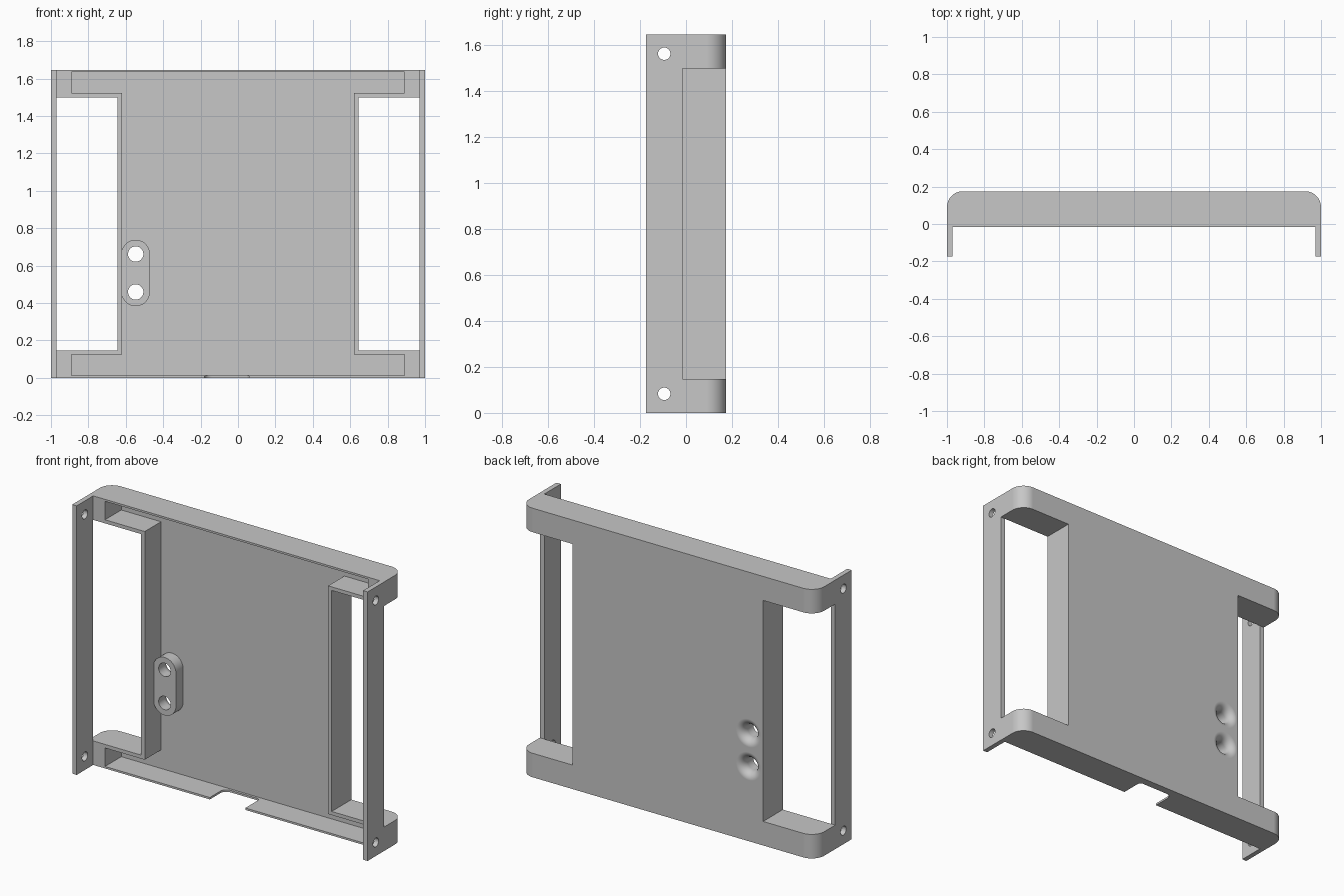
import bpy, bmesh, math
from mathutils import Vector

if "Cube" in bpy.data.objects:
    bpy.data.objects.remove(bpy.data.objects["Cube"])

H = 1.647           # overall height
FRONT, BACK = -0.015, 0.175
FLOOR = 0.142       # inner face of the back panel

grey = bpy.data.materials.new("mid grey")
grey.diffuse_color = (0.57, 0.57, 0.57, 1)
grey.use_nodes = True
grey.node_tree.nodes["Principled BSDF"].inputs["Base Color"].default_value = grey.diffuse_color


def prism(name, pts, axis, lo, hi):
    """Extrude a closed 2D outline along an axis: z uses (x,y), y uses (x,z), x uses (y,z)."""
    place = {"z": lambda a, b, c: (a, b, c),
             "y": lambda a, b, c: (a, c, b),
             "x": lambda a, b, c: (c, a, b)}[axis]
    bm = bmesh.new()
    face = bm.faces.new([bm.verts.new(place(a, b, lo)) for a, b in pts])
    res = bmesh.ops.extrude_face_region(bm, geom=[face])
    shift = Vector(place(0, 0, hi - lo))
    for v in res["geom"]:
        if isinstance(v, bmesh.types.BMVert):
            v.co += shift
    return finish(name, bm)


def finish(name, bm):
    bmesh.ops.recalc_face_normals(bm, faces=bm.faces)
    me = bpy.data.meshes.new(name)
    bm.to_mesh(me)
    bm.free()
    me.materials.append(grey)
    ob = bpy.data.objects.new(name, me)
    bpy.context.collection.objects.link(ob)
    return ob


def arc(cx, cy, r, a0, a1, n):
    return [(cx + r * math.cos(math.radians(a0 + (a1 - a0) * i / n)),
             cy + r * math.sin(math.radians(a0 + (a1 - a0) * i / n))) for i in range(n + 1)]


def circle(cx, cy, r, n=40):
    return arc(cx, cy, r, 0, 360, n)[:-1]


def flared_hole(name, x, z, r, flare, depth):
    """Round hole along y that opens out in a trumpet shape at the back panel."""
    prof = [(-0.1, r)]
    for i in range(11):
        t = math.radians(9 * i)
        prof.append((BACK - depth * (1 - math.sin(t)), r + flare * (1 - math.cos(t))))
    prof.append((BACK + 0.05, r + flare))
    bm = bmesh.new()
    rings = [[bm.verts.new((x + a, y, z + b)) for a, b in circle(0, 0, rad)] for y, rad in prof]
    for p, q in zip(rings, rings[1:]):
        for i in range(len(p)):
            j = (i + 1) % len(p)
            bm.faces.new((p[i], p[j], q[j], q[i]))
    bm.faces.new(rings[0])
    bm.faces.new(rings[-1])
    return finish(name, bm)


def boolean(target, tool, op="DIFFERENCE"):
    m = target.modifiers.new(tool.name, "BOOLEAN")
    m.object, m.operation, m.solver = tool, op, "EXACT"
    bpy.context.view_layer.objects.active = target
    bpy.ops.object.modifier_apply(modifier=m.name)
    bpy.data.objects.remove(tool)


# Tray body with its two side flanges
R = 0.085
plan = [(-1, -0.175), (-0.97, -0.175), (-0.97, FRONT), (0.97, FRONT), (0.97, -0.175), (1, -0.175)]
plan += arc(1 - R, BACK - R, R, 0, 90, 14) + arc(-1 + R, BACK - R, R, 90, 180, 14)
body = prism("tray_body", plan, "z", 0, H)

# Side windows, leaving the flanges in front of them
for s in (-1, 1):
    cut = [(0.645, -0.05), (0.97, -0.05), (0.97, FRONT), (1.1, FRONT), (1.1, 0.3), (0.645, 0.3)]
    boolean(body, prism("window_cutter", [(s * x, y) for x, y in cut], "z", 0.147, 1.5))

# H-shaped pocket open to the front
quarter = [(0.621, 0.125), (0.89, 0.125), (0.89, 0.012)]
low = quarter + [(-x, z) for x, z in reversed(quarter)]
pocket = low + [(x, H - z) for x, z in reversed(low)]
boolean(body, prism("pocket_cutter", pocket, "y", -0.1, FLOOR))

# Rounded notch in the bottom wall
notch = [(-0.18, -0.1), (0.06, -0.1)] + arc(0.04, 0.107, 0.02, 0, 90, 8)
notch += arc(-0.14, 0.087, 0.04, 90, 180, 8)
boolean(body, prism("notch_cutter", notch, "z", -0.05, 0.05))

# Screw holes through the flanges
for z in (0.083, H - 0.083):
    boolean(body, prism("flange_hole_cutter", circle(-0.095, z, 0.027, 32), "x", -1.2, 1.2))

# Raised cable boss on the panel, with two flared holes
X, Z1, Z2 = -0.547, 0.459, 0.662
boss = arc(X, Z2, 0.076, 0, 180, 20) + arc(X, Z1, 0.076, 180, 360, 20)
boolean(body, prism("boss_block", boss, "y", 0.072, FLOOR + 0.015), "UNION")
for z in (Z1, Z2):
    boolean(body, flared_hole("boss_hole_cutter", X, z, 0.041, 0.045, 0.05))

bpy.ops.object.select_all(action="DESELECT")
body.select_set(True)
bpy.context.view_layer.objects.active = body
bpy.ops.object.shade_smooth_by_angle(angle=math.radians(30))

# Keep the large panels flat where they meet the curved flares
wn = body.modifiers.new("flat_panels", "WEIGHTED_NORMAL")
wn.keep_sharp = True
wn.weight = 100
